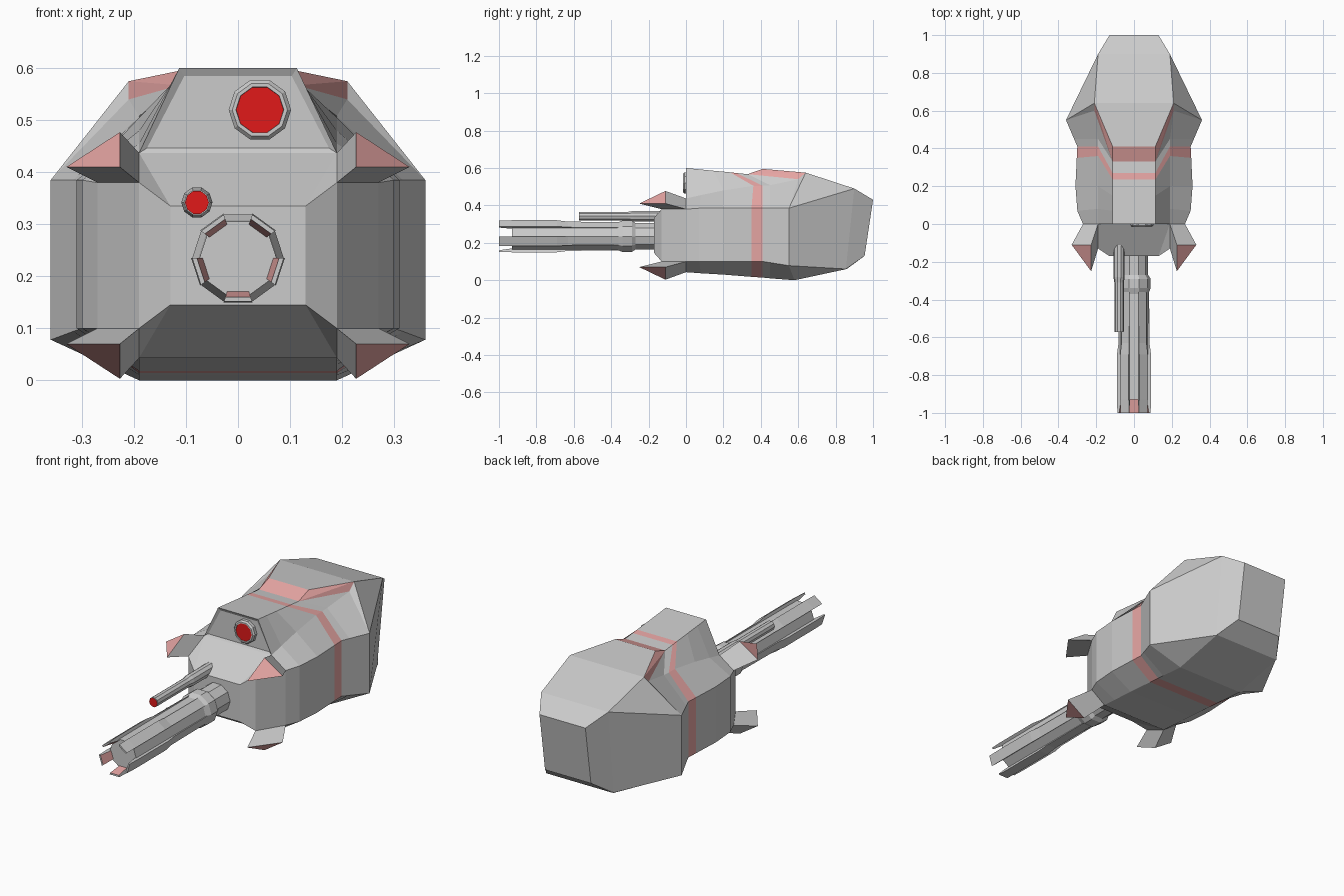
import bpy, bmesh
from math import sin, cos, radians, pi

if "Cube" in bpy.data.objects:
    bpy.data.objects.remove(bpy.data.objects["Cube"])


def material(name, rgb):
    m = bpy.data.materials.new(name)
    m.diffuse_color = (*rgb, 1)
    m.use_nodes = True
    m.node_tree.nodes["Principled BSDF"].inputs["Base Color"].default_value = m.diffuse_color
    return m


PINK = material("pink", (0.80, 0.38, 0.37))
RED = material("red", (0.75, 0.01, 0.01))


def finish(bm, name, mats=()):
    bmesh.ops.remove_doubles(bm, verts=bm.verts, dist=1e-4)
    bmesh.ops.recalc_face_normals(bm, faces=bm.faces)
    me = bpy.data.meshes.new(name)
    for m in mats:
        me.materials.append(m)
    bm.to_mesh(me)
    bm.free()
    ob = bpy.data.objects.new(name, me)
    bpy.context.collection.objects.link(ob)
    return ob


def loft(bm, rings, pink=lambda i, j: False, cap_mat=0):
    """Skin closed rings of points; cap both ends."""
    vs = [[bm.verts.new(p) for p in r] for r in rings]
    n = len(vs[0])
    for i in range(len(vs) - 1):
        for j in range(n):
            k = (j + 1) % n
            f = bm.faces.new((vs[i][j], vs[i][k], vs[i + 1][k], vs[i + 1][j]))
            f.material_index = int(pink(i, j))
    bm.faces.new(vs[0])
    bm.faces.new(vs[-1]).material_index = cap_mat


def lathe(name, profile, cx, cz, mats=(), cap_mat=0, n=10):
    """n-sided turned part along y from (y, radius) pairs."""
    bm = bmesh.new()
    loft(bm, [[(cx + r * cos(2 * pi * k / n), y, cz + r * sin(2 * pi * k / n))
               for k in range(n)] for y, r in profile], cap_mat=cap_mat)
    return finish(bm, name, mats)


# Hull: four lengthwise rails, mirrored and skinned
bottom = [(.13, -.17, .145), (.19, 0, .043), (.19, 0, .043), (.19, .08, .037),
          (.19, .2, .03), (.19, .35, .018), (.19, .41, .014), (.19, .45, .01),
          (.19, .58, 0), (.19, .58, 0), (.19, .86, .06), (.13, .95, .13)]
side = [(.13, -.17, .145, .335), (.19, -.13, .1, .38), (.27, 0, .1, .38),
        (.30, .07, .1, .385), (.31, .2, .1, .385), (.303, .35, .1, .385),
        (.30, .41, .1, .385), (.317, .45, .094, .385), (.36, .55, .078, .385),
        (.36, .55, .078, .385), (.19, .9, .06, .49), (.13, 1, .13, .43)]
middle = [(.13, -.17, .335), (.19, 0, .437), (.19, 0, .437), (.19, .08, .455),
          (.19, .2, .48), (.19, .36, .505), (.19, .41, .505), (.19, .45, .508),
          (.21, .6, .54), (.21, .64, .575), (.19, .9, .49), (.13, 1, .43)]
top = [(.13, -.17, .335), (.19, 0, .437), (.113, 0, .6), (.113, .07, .593),
       (.113, .15, .585), (.113, .235, .577), (.113, .27, .573), (.113, .33, .567),
       (.21, .6, .54), (.21, .64, .575), (.19, .9, .49), (.13, 1, .43)]
rings = []
for b, (x, y, zl, zh), m, t in zip(bottom, side, middle, top):
    low_y = y if y < .7 else y - .045
    half = [b, (x, low_y, zl), (x, y, zh), m, t]
    rings.append(half + [(-px, py, pz) for px, py, pz in reversed(half)])
bm = bmesh.new()
loft(bm, rings, pink=lambda i, j: i == 5)
bmesh.ops.remove_doubles(bm, verts=bm.verts, dist=1e-4)
bmesh.ops.recalc_face_normals(bm, faces=bm.faces)
# recessed panel on the brow
panel = [f for f in bm.faces if f.normal.y < -.95 and f.calc_center_median().z > .45]
bmesh.ops.inset_individual(bm, faces=panel, thickness=.018, depth=-.008)
finish(bm, "hull", (None, PINK))

# Raised crest on the back
bm = bmesh.new()
for s in (-1, 1):
    for p in ((.113, .33, .567), (.113, .41, .595), (.21, .64, .575), (.21, .6, .54)):
        bm.verts.new((s * p[0], p[1], p[2]))
bmesh.ops.convex_hull(bm, input=bm.verts)
bmesh.ops.recalc_face_normals(bm, faces=bm.faces)
for f in bm.faces:
    f.material_index = int(f.normal.z < .98)
finish(bm, "crest", (None, PINK))

# Four pronged fins growing from the nose corners
for sx in (-1, 1):
    for sz in (-1, 1):
        base = [(.19, -.13, .38), (.19, 0, .437), (.27, 0, .38)]
        tip = [(.227, -.25, .41), (.227, -.11, .477), (.33, -.11, .41)]
        place = lambda pts: [(sx * x, y, .24 + sz * (z - .24)) for x, y, z in pts]
        bm = bmesh.new()
        loft(bm, [place(base), place(tip)], cap_mat=1)
        finish(bm, ("upper" if sz > 0 else "lower") + ("_right" if sx > 0 else "_left") + "_fin",
               (None, PINK))

# Main cannon core
CZ = .235
lathe("cannon_core", [(-.15, .075), (-.27, .075), (-.29, .088), (-.34, .088),
                      (-.37, .076), (-.93, .074)], 0, CZ)

# Five barrel prongs on alternate facets, pink inside the muzzle
for k in range(5):
    a0, a1 = radians(36 + 72 * k), radians(72 + 72 * k)
    sections = [[(r * cos(a), y, CZ + r * sin(a))
                 for r, a in ((ri, a0), (ri, a1), (ro, a1), (ro, a0))]
                for y, ri, ro in ((-.34, .06, .08), (-.63, .06, .082), (-.69, .06, .09),
                                  (-.93, .068, .09), (-1, .079, .088))]
    bm = bmesh.new()
    loft(bm, sections, pink=lambda i, j: i == 3 and j == 0)
    finish(bm, "barrel_prong", (None, PINK))

# Small side gun with red muzzle
lathe("small_gun", [(-.08, .03), (-.28, .03), (-.31, .025), (-.57, .025)], -.079, .342)
lathe("small_gun_muzzle", [(-.565, .023), (-.573, .023)], -.079, .342, (None, RED), 1)

# Eye: bevelled ring and red lens
lathe("eye_ring", [(.03, .06), (-.008, .06), (-.016, .053), (-.016, .046), (-.008, .045)],
      .042, .52)
lathe("eye_lens", [(.0, .0455), (-.0125, .0455)], .042, .52, (None, RED), 1)
